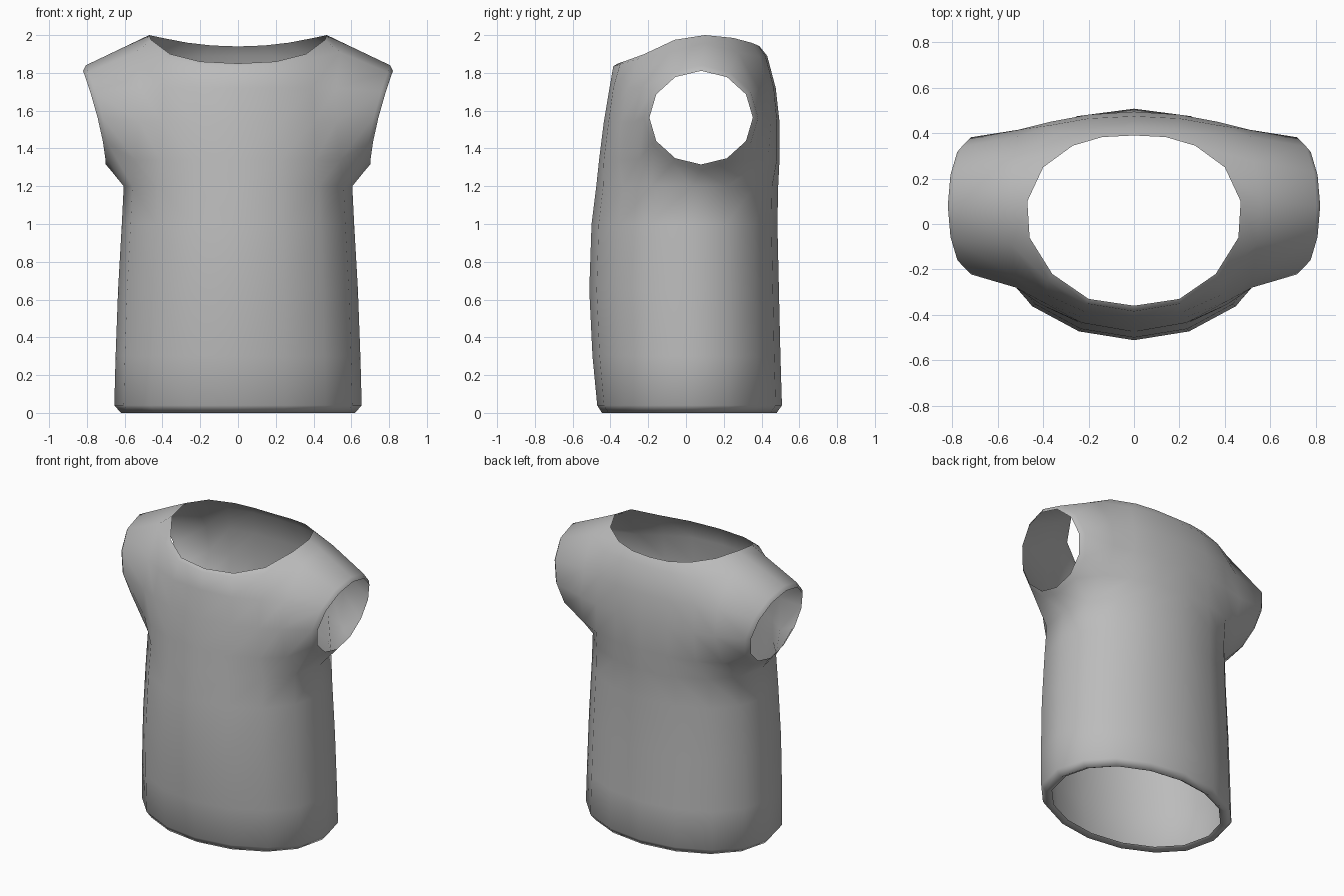
import bpy, bmesh, math

if "Cube" in bpy.data.objects:
    bpy.data.objects.remove(bpy.data.objects["Cube"])

fabric = bpy.data.materials.new("grey fabric")
fabric.diffuse_color = (0.5, 0.5, 0.5, 1)
fabric.use_nodes = True
fabric.node_tree.nodes["Principled BSDF"].inputs["Base Color"].default_value = fabric.diffuse_color

bm = bmesh.new()


def strip(a, b):
    """Join two rows of vertices with quads, skipping gaps."""
    for i in range(len(a) - 1):
        quad = (a[i], a[i + 1], b[i + 1], b[i])
        if all(quad):
            bm.faces.new(quad)


def row(points):
    return [bm.verts.new(p) if p else None for p in points]


def half_ring(z, width, front, back):
    """Half an oval from front centre to back centre, a little flatter behind."""
    pts = []
    for i in range(9):
        a = math.pi * i / 8
        c = math.cos(a)
        y = front * c if c > 0 else back * abs(c) ** 0.85
        pts.append((width * math.sin(a) if 0 < i < 8 else 0, y if i != 4 else 0.03, z))
    return pts


# Torso with turned-in hem: height, half width, front depth, back depth
torso = [(0.02, 0.58, -0.41, 0.45), (0, 0.62, -0.445, 0.48), (0.04, 0.655, -0.47, 0.508),
         (0.3, 0.648, -0.495, 0.5), (0.65, 0.635, -0.512, 0.492),
         (1.0, 0.615, -0.5, 0.484), (1.2, 0.605, -0.475, 0.488)]
rows = [row(half_ring(*r)) for r in torso]

# Chest and back panels either side of the arm hole
panels = [
    (1.34, [(0, -.46), (.23, -.435), (.41, -.355), (.54, -.25), None, (.53, .36), (.38, .435), (.2, .482), (0, .495)]),
    (1.54, [(0, -.435), (.23, -.41), (.4, -.345), (.52, -.28), None, (.51, .415), (.37, .45), (.2, .482), (0, .495)]),
    (1.72, [(0, -.405), (.22, -.385), (.39, -.31), (.52, -.235), None, (.51, .385), (.37, .435), (.2, .465), (0, .475)]),
]
for z, pts in panels:
    rows.append(row([p and (*p, z) for p in pts]))

# Yoke and neckline
yoke = row([(0, -.385, 1.835), (.21, -.35, 1.845), (.38, -.25, 1.875), (.54, -.09, 1.91), (.56, .1, 1.957),
            (.53, .275, 1.91), (.35, .39, 1.885), (.18, .42, 1.89), (0, .43, 1.89)])
neck = row([(0, -.36, 1.85), (.2, -.33, 1.86), (.36, -.22, 1.9), (.46, -.06, 1.975), (.47, .1, 2),
            (.4, .25, 1.985), (.27, .345, 1.96), (.14, .383, 1.945), (0, .39, 1.94)])
rows += [yoke, neck]
for a, b in zip(rows, rows[1:]):
    strip(a, b)

# Sleeve: arm hole loop from the underarm, up the front, over and down the back
under, chest = rows[6], rows[7:10]
hole = [under[4], under[3]] + [r[3] for r in chest] + yoke[3:6] + [r[5] for r in reversed(chest)] + [under[5]]


def cuff(ry, rz, shift):
    pts = []
    for i in range(12):
        a = math.tau * i / 12
        z = 1.563 - rz * math.cos(a)
        x = 0.70 + 0.12 * (max(z - 1.31, 0) / 0.5) ** 1.5 + shift
        pts.append((x, 0.08 - ry * math.sin(a), z))
    return row(pts)


loops = [hole, cuff(0.302, 0.277, -0.025), cuff(0.274, 0.248, 0)]
for a, b in zip(loops, loops[1:]):
    strip(a + a[:1], b + b[:1])

bmesh.ops.recalc_face_normals(bm, faces=bm.faces)
mesh = bpy.data.meshes.new("shirt")
bm.to_mesh(mesh)
bm.free()
mesh.materials.append(fabric)
shirt = bpy.data.objects.new("shirt", mesh)
bpy.context.collection.objects.link(shirt)

# Mirror the half and shade smoothly
mirror = shirt.modifiers.new("mirror", 'MIRROR')
mirror.use_clip = True
mesh.shade_smooth()
